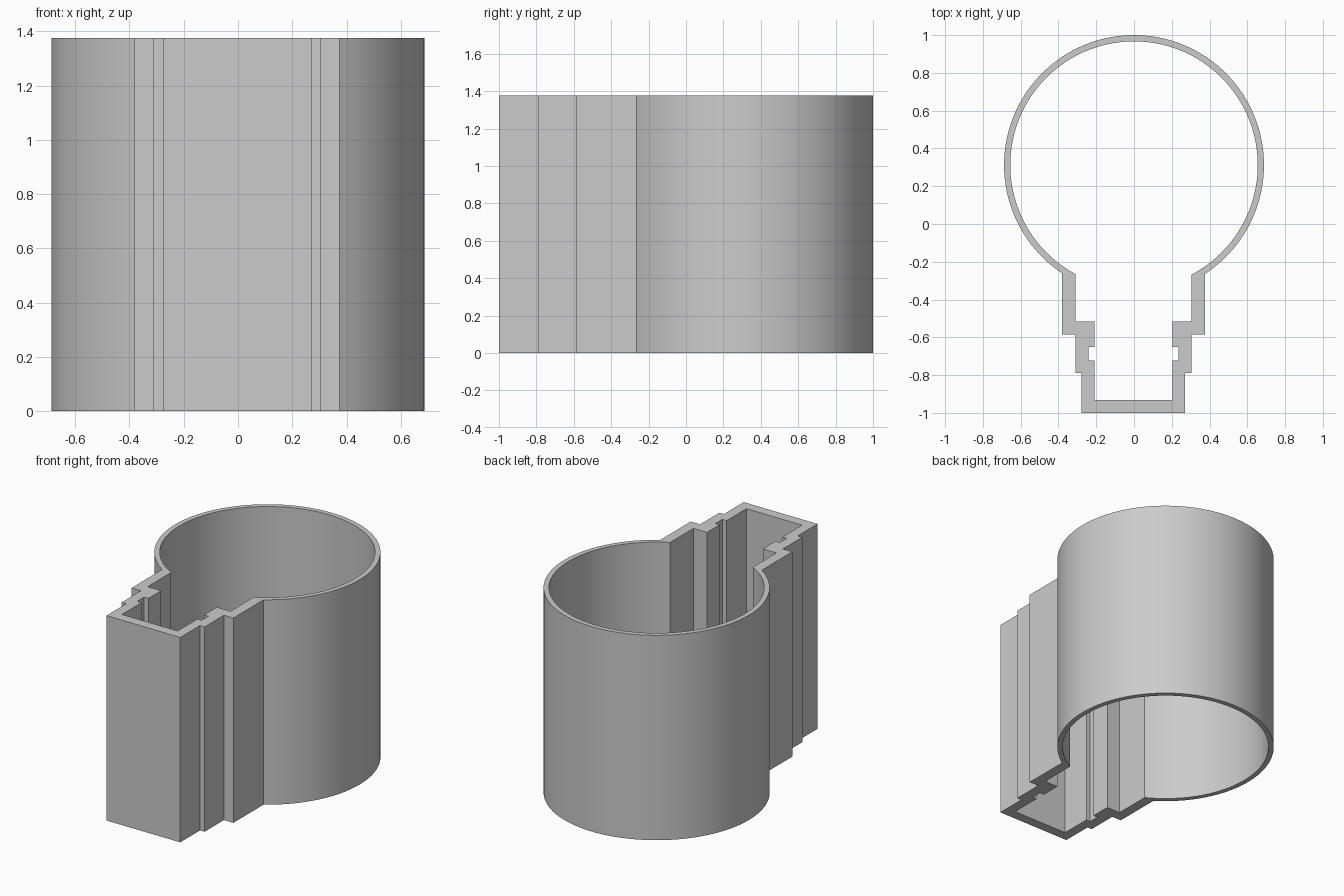
import bpy
import bmesh
from math import sin, cos, asin, pi

cube = bpy.data.objects.get("Cube")
if cube:
    bpy.data.objects.remove(cube)

HEIGHT = 1.376
CENTRE_Y = 0.312
OUTER_R, INNER_R = 0.688, 0.655
NECK_SHIFT = -0.003      # neck sits very slightly off the tube axis
SEGMENTS = 56            # per half circle

# Half profiles of the stepped neck, from the tube down to the front wall
NECK_OUTER = [(0.378, -0.585), (0.308, -0.585), (0.308, -0.79),
              (0.274, -0.79), (0.274, -1.0), (0, -1.0)]
NECK_INNER = [(0.308, -0.515), (0.207, -0.515), (0.207, -0.65),
              (0.239, -0.65), (0.239, -0.722), (0.207, -0.722),
              (0.207, -0.932), (0, -0.932)]


def half_outline(radius, neck, side):
    """Arc from the back of the tube to the neck, then down the neck steps."""
    neck = [(side * x + NECK_SHIFT, y) for x, y in neck]
    end = pi - asin(abs(neck[0][0]) / radius)
    angles = [end * i / SEGMENTS for i in range(SEGMENTS + 1)]
    arc = [(side * radius * sin(a), CENTRE_Y + radius * cos(a)) for a in angles]
    return arc + neck


# Wall cross-section: one face for each half, joined on the centre line
bm = bmesh.new()
for side in (1, -1):
    outline = half_outline(OUTER_R, NECK_OUTER, side)
    outline += reversed(half_outline(INNER_R, NECK_INNER, side))
    if side == 1:
        outline.reverse()
    bm.faces.new([bm.verts.new((x, y, 0)) for x, y in outline])
bmesh.ops.remove_doubles(bm, verts=bm.verts[:], dist=0.0001)

# Raise the cross-section to full height
raised = bmesh.ops.extrude_face_region(bm, geom=bm.faces[:])
top = [v for v in raised["geom"] if isinstance(v, bmesh.types.BMVert)]
bmesh.ops.translate(bm, verts=top, vec=(0, 0, HEIGHT))
bmesh.ops.recalc_face_normals(bm, faces=bm.faces[:])

mesh = bpy.data.meshes.new("keyhole_tube_wall")
bm.to_mesh(mesh)
bm.free()
wall = bpy.data.objects.new("keyhole_tube_wall", mesh)
bpy.context.collection.objects.link(wall)

# Plain grey
grey = bpy.data.materials.new("plain_grey")
grey.use_nodes = True
colour = (0.6, 0.6, 0.6, 1)
grey.diffuse_color = colour
grey.node_tree.nodes["Principled BSDF"].inputs["Base Color"].default_value = colour
mesh.materials.append(grey)

# Round tube smooth, neck corners sharp
bpy.ops.object.select_all(action="DESELECT")
wall.select_set(True)
bpy.context.view_layer.objects.active = wall
bpy.ops.object.shade_smooth_by_angle(angle=pi / 9)
